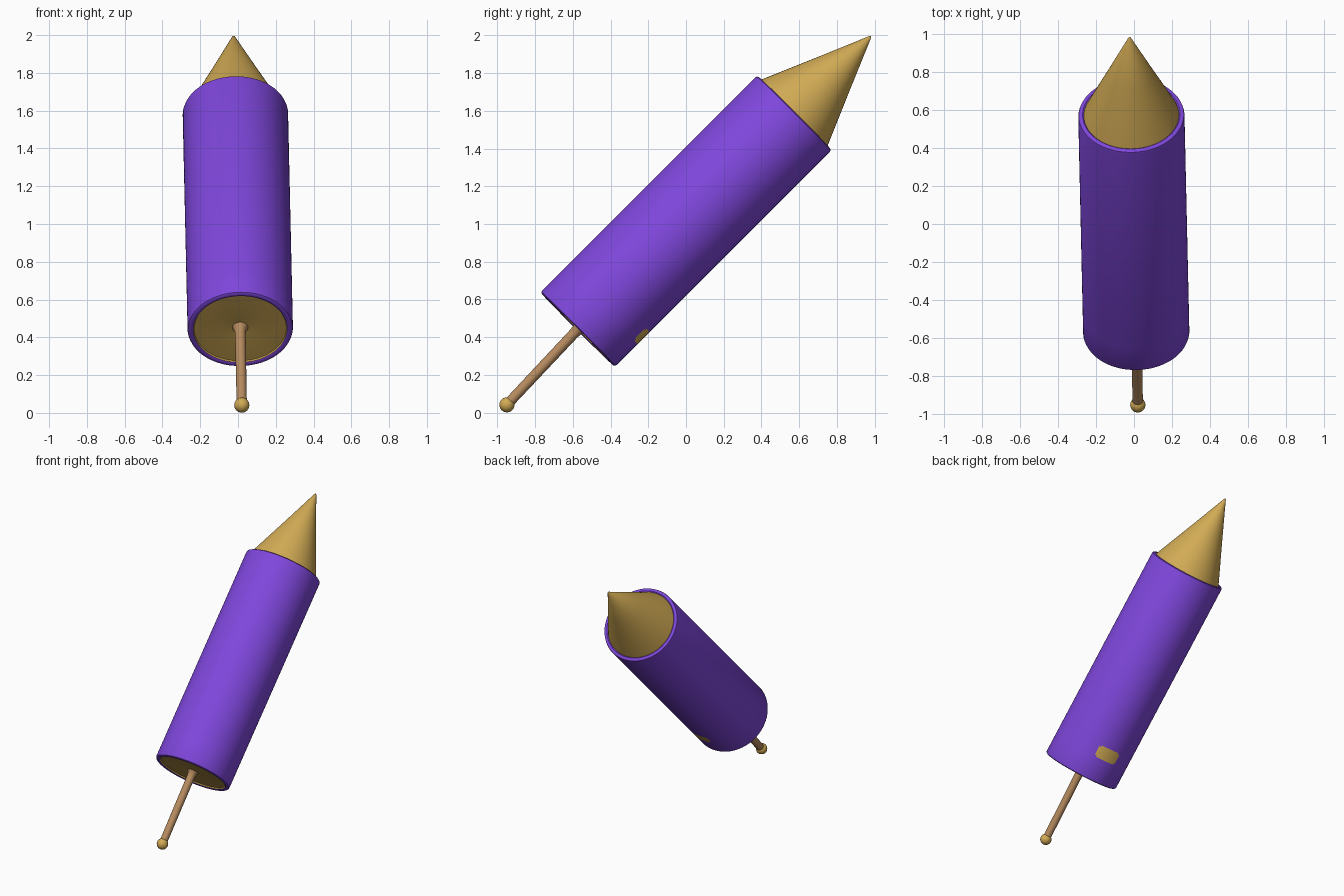
import bpy, bmesh, math
from mathutils import Vector

if "Cube" in bpy.data.objects:
    bpy.data.objects.remove(bpy.data.objects["Cube"], do_unlink=True)


def material(name, rgb):
    m = bpy.data.materials.new(name)
    m.use_nodes = True
    m.diffuse_color = (*rgb, 1)
    m.node_tree.nodes["Principled BSDF"].inputs["Base Color"].default_value = (*rgb, 1)
    return m


purple = material("purple", (0.21, 0.062, 0.71))
gold = material("gold", (0.64, 0.405, 0.09))
wood = material("wood", (0.47, 0.26, 0.115))

# Main axis of the rocket, leaning back at 45 degrees
BASE = Vector((0.012, -0.575, 0.44))
TOP = Vector((-0.014, 0.575, 1.59))
TAIL = Vector((0.02, -0.95, 0.041))
LENGTH = (TOP - BASE).length
RADIUS = 0.279


def lathe(name, profile, start, end, mats, segments=72, paint=None):
    """Turn (radius, height) points around the line from start to end."""
    z = (end - start).normalized()
    x = (Vector((1, 0, 0)) - z * z.x).normalized()
    y = z.cross(x)
    bm = bmesh.new()
    rings = []
    for r, h in profile:
        if r == 0:
            rings.append([bm.verts.new(start + z * h)] * segments)
            continue
        ring = []
        for i in range(segments):
            a = 2 * math.pi * i / segments
            ring.append(bm.verts.new(start + z * h + r * (x * math.sin(a) + y * math.cos(a))))
        rings.append(ring)
    for (low, high), (p, q) in zip(zip(rings, rings[1:]), zip(profile, profile[1:])):
        for i in range(segments):
            j = (i + 1) % segments
            corners = list(dict.fromkeys((low[i], low[j], high[j], high[i])))
            face = bm.faces.new(corners)
            if paint:
                face.material_index = paint((i + 0.5) * 360 / segments, (p[0] + q[0]) / 2, (p[1] + q[1]) / 2)
    bmesh.ops.recalc_face_normals(bm, faces=bm.faces)
    mesh = bpy.data.meshes.new(name)
    bm.to_mesh(mesh)
    bm.free()
    for m in mats:
        mesh.materials.append(m)
    ob = bpy.data.objects.new(name, mesh)
    bpy.context.collection.objects.link(ob)
    bpy.ops.object.select_all(action="DESELECT")
    ob.select_set(True)
    bpy.context.view_layer.objects.active = ob
    bpy.ops.object.shade_smooth_by_angle(angle=math.radians(35))
    return ob


# Body tube with rounded rims, recessed base and a small fuse patch underneath
PATCH_AT, PATCH_HALF = 0.215, 0.046


def paint_body(angle, radius, height):
    if height < 0.03 and radius < 0.247:
        return 1
    turn = (angle - 9 + 180) % 360 - 180
    inside = abs(turn / 19) ** 4 + abs((height - PATCH_AT) / PATCH_HALF) ** 4 < 1
    return int(inside and radius > 0.27)


patch_rings = [(RADIUS, PATCH_AT + PATCH_HALF * (k / 4 - 1)) for k in range(9)]
lathe("body_tube",
      [(0, 0.022), (0.05, 0.015), (0.244, 0.012), (0.248, 0.004), (0.256, 0),
       (0.268, 0), (0.276, 0.005), (RADIUS, 0.014)]
      + patch_rings +
      [(RADIUS, LENGTH - 0.014), (0.276, LENGTH - 0.005), (0.268, LENGTH),
       (0.256, LENGTH), (0.248, LENGTH - 0.006), (0, LENGTH - 0.006)],
      BASE, TOP, [purple, gold], segments=120, paint=paint_body)

# Pointed nose with a slightly blunted tip
lathe("nose_cone",
      [(0.25, -0.006), (0.246, 0.006), (0.12, 0.3), (0.007, 0.568), (0, 0.575)],
      TOP, TOP + (TOP - BASE), [gold])

# Tail stick with a small flare where it meets the base
stick_length = (BASE - TAIL).length
lathe("tail_stick",
      [(0.027, 0), (0.028, stick_length - 0.03), (0.031, stick_length),
       (0.042, stick_length + 0.016), (0, stick_length + 0.025)],
      TAIL, BASE, [wood], segments=24)

# Ball at the end of the stick
bpy.ops.mesh.primitive_uv_sphere_add(segments=32, ring_count=16, radius=0.04, location=TAIL)
ball = bpy.context.object
ball.name = "tail_ball"
ball.data.materials.append(gold)
bpy.ops.object.shade_smooth()
